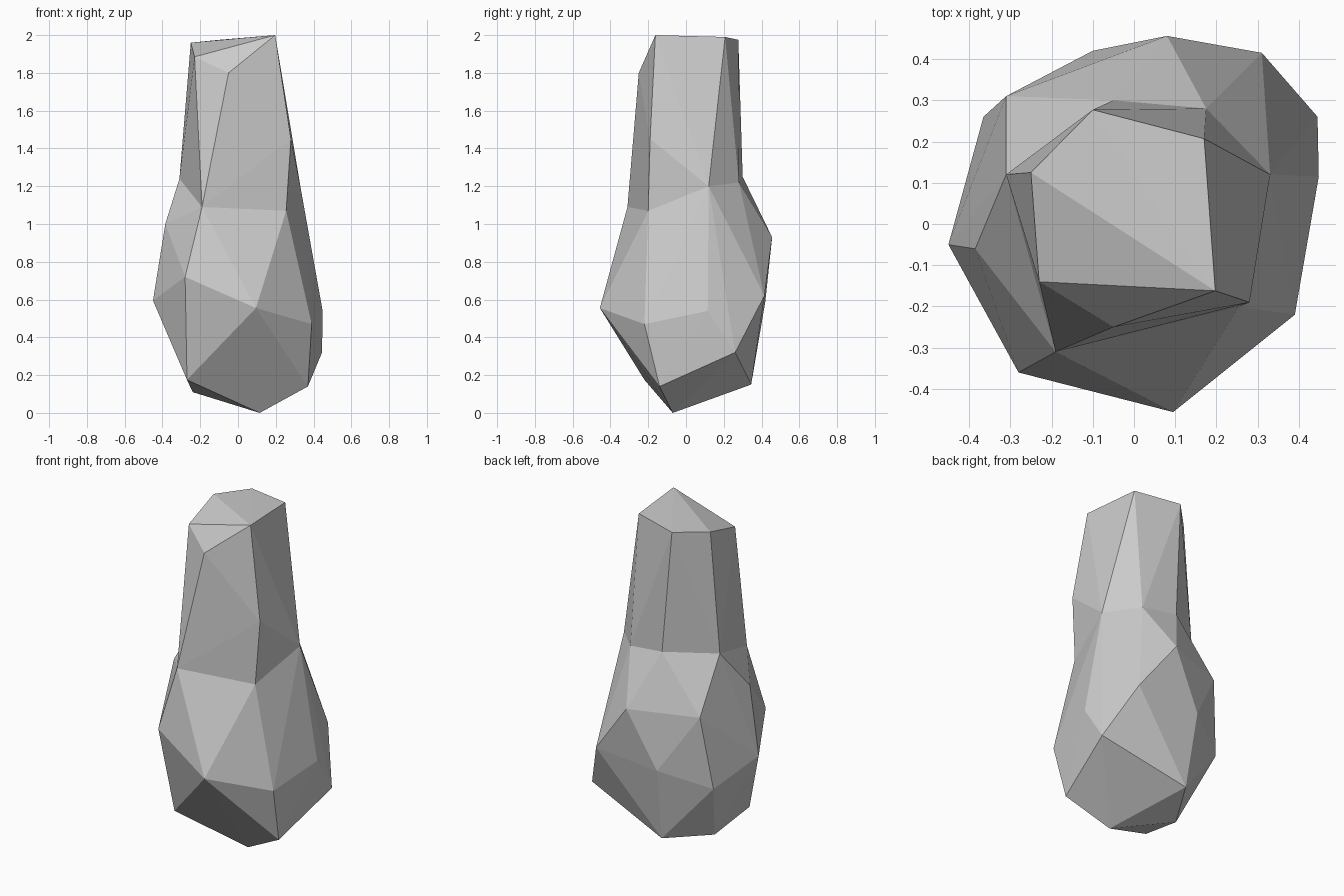
import bpy, bmesh

if "Cube" in bpy.data.objects:
    bpy.data.objects.remove(bpy.data.objects["Cube"])

# Corner points by level, bottom to top
foot = [(.115, -.07, 0), (.37, -.14, .14), (-.08, .345, .15), (-.24, .07, .11), (-.27, -.22, .175)]
belly = [(.445, .26, .32), (.39, -.22, .47), (.448, .115, .54), (.095, -.456, .555),
         (-.28, -.36, .72), (-.45, -.05, .595), (-.365, .26, .49), (-.10, .42, .59), (.31, .415, .62)]
shoulder = [(.08, .456, .93), (-.31, .31, .925), (-.385, -.06, 1.0)]
neck = [(-.19, -.31, 1.09), (.255, -.20, 1.07), (.33, .12, 1.2),
        (.175, .28, 1.22), (-.05, .30, 1.25), (-.31, .12, 1.24)]
top = [(.28, -.19, 1.45), (-.05, -.25, 1.8), (-.23, -.14, 1.885), (-.25, .125, 1.96),
       (-.10, .277, 1.975), (.17, .207, 1.99), (.197, -.162, 2.0)]


def add_hull(bm, points, seam):
    """Faceted convex lump, left open where it meets its neighbour at the seam."""
    verts = [bm.verts.new(p) for p in points + seam]
    ring = set(verts[len(points):])
    res = bmesh.ops.convex_hull(bm, input=verts)
    caps = {f for v in ring if v.is_valid for f in v.link_faces if set(f.verts) <= ring}
    bmesh.ops.delete(bm, geom=list(caps), context='FACES')
    loose = [v for v in verts if v.is_valid and not v.link_faces]
    print("loose", [tuple(v.co) for v in loose])
    bmesh.ops.delete(bm, geom=loose, context='VERTS')


# Rock: bulging lower lump and narrower upper column joined at the neck
bm = bmesh.new()
add_hull(bm, foot + belly + shoulder, neck)
add_hull(bm, top, neck)
bmesh.ops.remove_doubles(bm, verts=bm.verts, dist=.001)
bmesh.ops.recalc_face_normals(bm, faces=bm.faces)
mesh = bpy.data.meshes.new("rock")
bm.to_mesh(mesh)
bm.free()
bpy.context.collection.objects.link(bpy.data.objects.new("rock", mesh))
